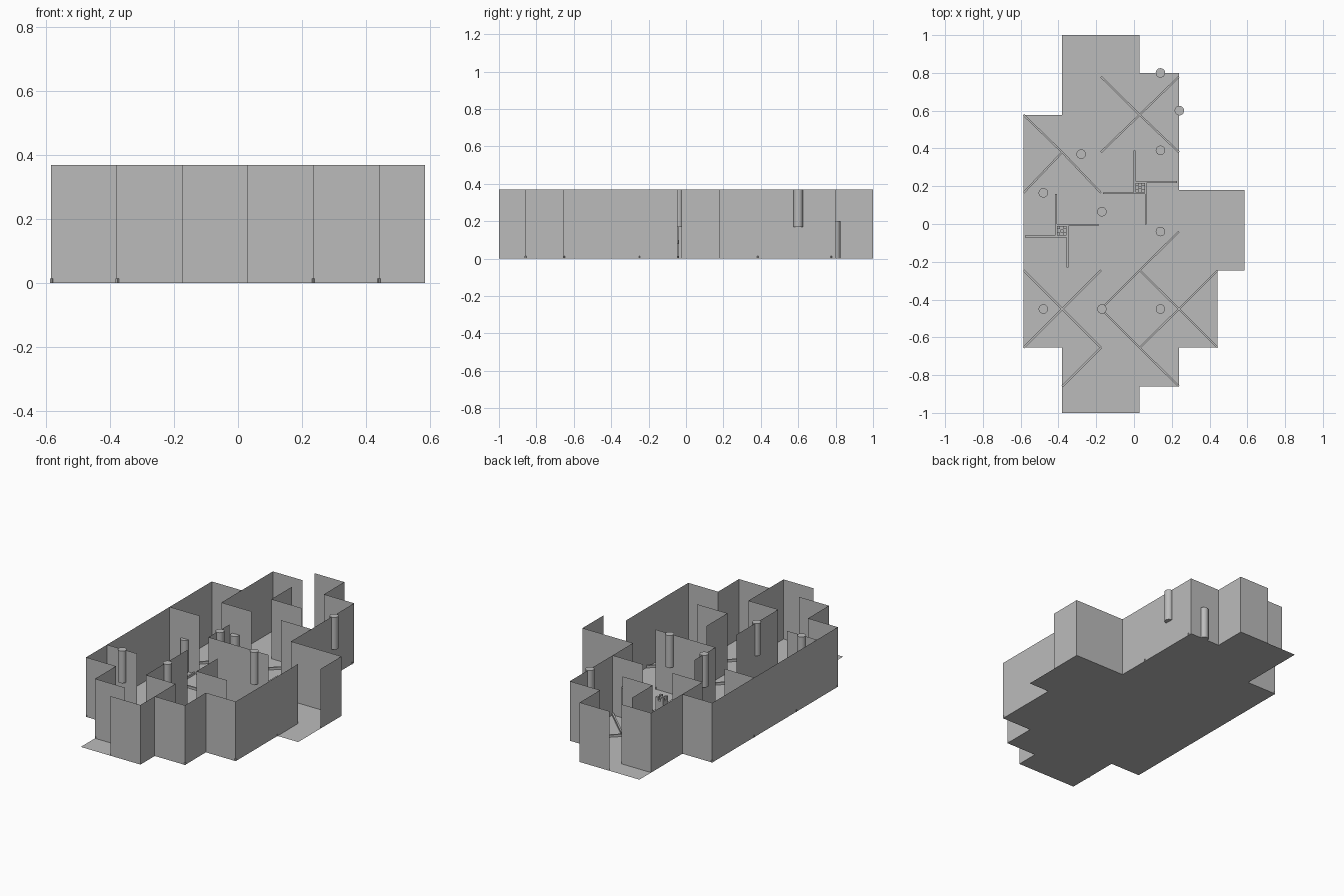
import bpy, bmesh, math
from mathutils import Matrix, Vector

cube = bpy.data.objects.get("Cube")
if cube:
    bpy.data.objects.remove(cube, do_unlink=True)

grey = bpy.data.materials.new("plain grey")
grey.use_nodes = True
grey.diffuse_color = (0.5, 0.5, 0.5, 1)
grey.node_tree.nodes["Principled BSDF"].inputs["Base Color"].default_value = (0.5, 0.5, 0.5, 1)

HEIGHT = 0.37
# Grid lines of the plan
X = [-0.585, -0.38, -0.175, 0.03, 0.238, 0.443]
Y = [-0.86, -0.655, -0.45, -0.245, -0.04, 0.165, 0.38, 0.578, 0.78]


def finish(name, bm, smooth=False):
    mesh = bpy.data.meshes.new(name)
    bm.to_mesh(mesh)
    bm.free()
    mesh.materials.append(grey)
    obj = bpy.data.objects.new(name, mesh)
    bpy.context.collection.objects.link(obj)
    if smooth:
        bpy.context.view_layer.objects.active = obj
        obj.select_set(True)
        bpy.ops.object.shade_smooth_by_angle()
        obj.select_set(False)
    return obj


def walls(name, paths):
    """Raise each plan path into thin upright sheets."""
    bm = bmesh.new()
    for path in paths:
        low = [bm.verts.new((x, y, 0)) for x, y in path]
        high = [bm.verts.new((x, y, HEIGHT)) for x, y in path]
        for i in range(len(path) - 1):
            bm.faces.new((low[i], low[i + 1], high[i + 1], high[i]))
    return finish(name, bm)


def add_box(bm, centre, size, angle=0):
    m = (Matrix.Translation(centre) @ Matrix.Rotation(angle, 4, 'Z')
         @ Matrix.Diagonal((*size, 1)))
    bmesh.ops.create_cube(bm, size=1, matrix=m)


def add_beam(bm, a, b, width=0.01, height=0.014):
    a, b = Vector(a), Vector(b)
    d, mid = b - a, (a + b) / 2
    add_box(bm, (mid.x, mid.y, height / 2), (d.length, width, height),
            math.atan2(d.y, d.x))


# Floor slab outline
bm = bmesh.new()
outline = [(X[1], -1), (X[3], -1), (X[3], Y[0]), (X[4], Y[0]), (X[4], Y[1]),
           (X[5], Y[1]), (X[5], Y[3]), (0.585, Y[3]), (0.585, 0.18), (X[4], 0.18),
           (X[4], 0.8), (X[3], 0.8), (X[3], 1), (X[1], 1), (X[1], Y[7]),
           (X[0], Y[7]), (X[0], Y[1]), (X[1], Y[1])]
bm.faces.new([bm.verts.new((x, y, 0)) for x, y in outline])
finish("floor", bm)

# Outer walls, broken at the three entrances
walls("outer_walls", [
    [(X[2], -1), (X[3], -1), (X[3], Y[0]), (X[4], Y[0]), (X[4], Y[1]),
     (X[5], Y[1]), (X[5], -0.045)],
    [(0.585, -0.025), (0.585, 0.18), (X[4], 0.18), (X[4], 0.8), (X[3], 0.8),
     (X[3], 1), (X[2], 1)],
    [(X[2], 0.885), (X[1], 0.885), (X[1], Y[7]), (X[0], Y[7]), (X[0], Y[1]),
     (X[1], Y[1]), (X[1], Y[0]), (X[2], Y[0])],
])

# Inner partitions
walls("inner_walls", [
    [(X[2], Y[8]), (X[2], Y[7]), (X[3], Y[7])],
    [(X[3], Y[6]), (X[4], Y[6])],
    [(X[1], Y[7]), (X[1], Y[6]), (X[2], Y[6])],
    [(X[0], Y[5]), (X[1], Y[5])],
    [(X[2], Y[5]), (X[2], Y[4]), (X[4], Y[4])],
    [(X[3], Y[3]), (X[3], Y[2]), (X[4], Y[2])],
    [(X[2], Y[3]), (X[2], Y[1]), (X[3], Y[1])],
    [(X[0], Y[2]), (X[1], Y[2])],
    [(X[3], Y[0]), (X[3], Y[1])],
])

# Round posts: some reach the wall tops, some stand on the floor
high_posts = [(0.24, 0.6), (-0.17, 0.065), (0.14, -0.04), (-0.48, -0.45), (-0.17, -0.45)]
low_posts = [(0.14, 0.8), (0.14, 0.39), (-0.28, 0.37), (-0.48, 0.165), (0.14, -0.45)]
for name, spots, z in (("high_posts", high_posts, 0.27), ("low_posts", low_posts, 0.1)):
    bm = bmesh.new()
    for x, y in spots:
        bmesh.ops.create_cone(bm, cap_ends=True, segments=24, radius1=0.025,
                              radius2=0.025, depth=0.2,
                              matrix=Matrix.Translation((x, y, z)))
    finish(name, bm, smooth=True)

# Diagonal floor beams, as grid index pairs (from, to)
arms = [((3, 7), (2, 8)), ((3, 7), (4, 8)), ((3, 7), (4, 6)), ((3, 7), (2, 6)),
        ((1, 6), (0, 7)), ((1, 6), (0, 5)), ((1, 6), (2, 5)),
        ((1, 2), (0, 3)), ((1, 2), (2, 3)), ((1, 2), (0, 1)), ((1, 2), (2, 1)),
        ((3, 1), (2, 2)), ((3, 1), (4, 2)), ((3, 1), (4, 0)), ((2, 1), (1, 0)),
        ((4, 2), (5, 3)), ((4, 2), (5, 1)), ((4, 2), (3, 3)),
        ((2, 2), (3, 3)), ((3, 3), (4, 4))]
bm = bmesh.new()
for (i, j), (k, l) in arms:
    add_beam(bm, (X[i], Y[j]), (X[k], Y[l]))
finish("diagonal_beams", bm)

# Pinwheels: a small crate with four offset beams
bm = bmesh.new()
crates = bmesh.new()
for cx, cy in ((0.032, 0.193), (-0.382, -0.036)):
    for q in range(4):
        turn = Matrix.Rotation(q * math.pi / 2, 2)
        a, b = (Vector((cx, cy)) + turn @ Vector(p) for p in ((-0.03, 0.03), (0.195, 0.03)))
        add_beam(bm, a, b)
    add_box(crates, (cx, cy, 0.04), (0.05, 0.05, 0.08))
    for sx in (-1, 1):
        for sy in (-1, 1):
            add_box(crates, (cx + sx * 0.017, cy + sy * 0.017, 0.09), (0.016, 0.016, 0.02))
    add_box(crates, (cx, cy, 0.09), (0.016, 0.016, 0.02))
finish("pinwheel_beams", bm)
finish("crates", crates)
